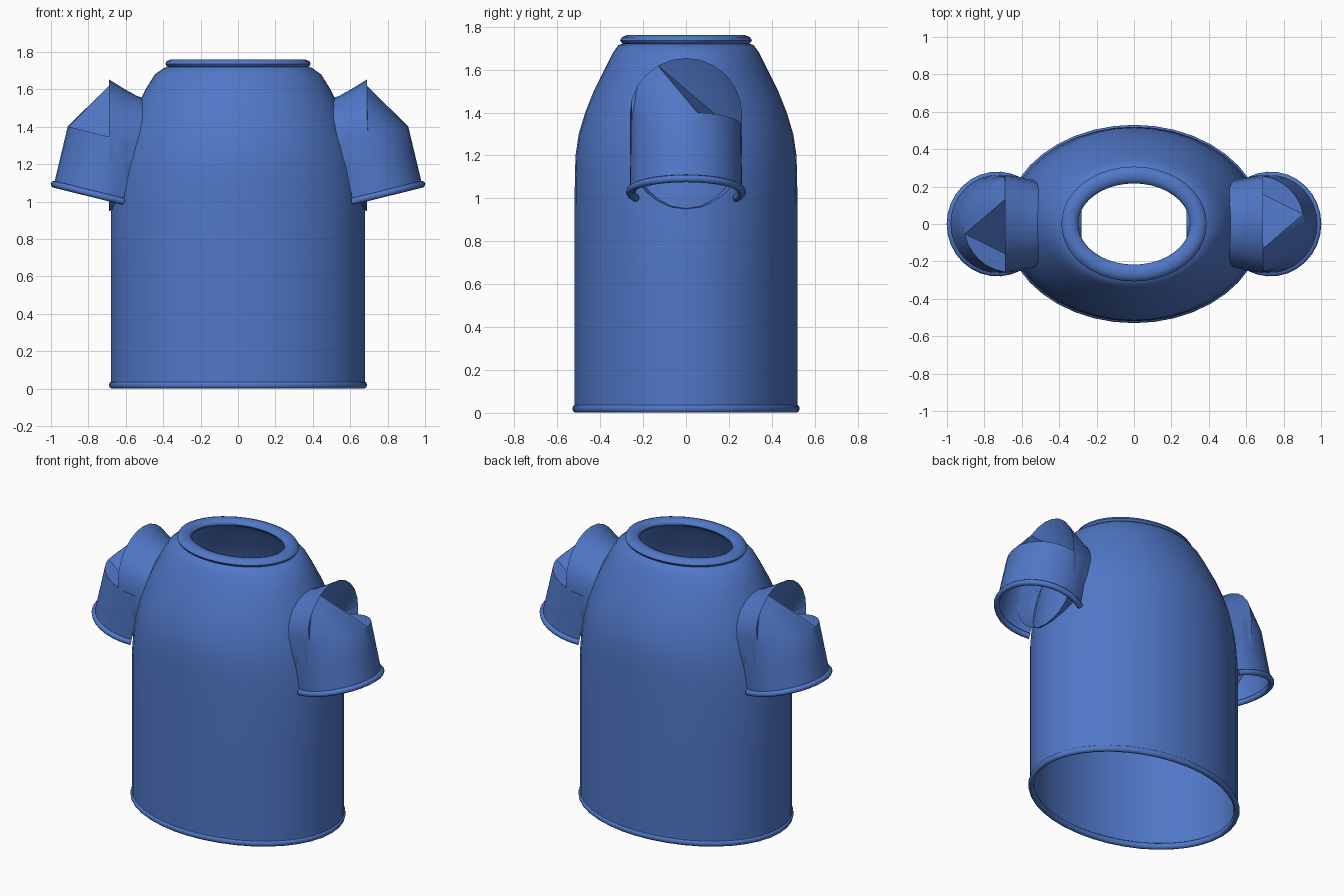
import bpy, bmesh, math
from mathutils import Vector, Matrix

if "Cube" in bpy.data.objects:
    bpy.data.objects.remove(bpy.data.objects["Cube"])

blue = bpy.data.materials.new("cloth_blue")
blue.diffuse_color = (0.08, 0.185, 0.57, 1)
blue.use_nodes = True
blue.node_tree.nodes["Principled BSDF"].inputs["Base Color"].default_value = blue.diffuse_color


def finish(name, bm, angle=40):
    bmesh.ops.recalc_face_normals(bm, faces=bm.faces)
    me = bpy.data.meshes.new(name)
    bm.to_mesh(me)
    bm.free()
    me.materials.append(blue)
    ob = bpy.data.objects.new(name, me)
    bpy.context.collection.objects.link(ob)
    bpy.ops.object.select_all(action='DESELECT')
    ob.select_set(True)
    bpy.context.view_layer.objects.active = ob
    bpy.ops.object.shade_smooth_by_angle(angle=math.radians(angle))
    return ob


def loft(bm, rings, closed=True):
    """Join rows of points with quads and return the vertex rows."""
    rows = [[bm.verts.new(p) for p in r] for r in rings]
    n = len(rows[0])
    for a, b in zip(rows, rows[1:]):
        for i in range(n if closed else n - 1):
            j = (i + 1) % n
            bm.faces.new((a[i], a[j], b[j], b[i]))
    return rows


def ellipse(rx, ry, z, n=40):
    return [Vector((rx * math.cos(t), ry * math.sin(t), z))
            for t in (2 * math.pi * i / n for i in range(n))]


def rim(name, rx, ry, z, w, h):
    """Rolled elliptical hem with section half-sizes w and h."""
    bm = bmesh.new()
    secs = [2 * math.pi * k / 10 for k in range(11)]
    loft(bm, [ellipse(rx + w * math.cos(a), ry + w * math.sin(a + math.pi / 2),
                      z + h * math.sin(a)) for a in secs])
    bmesh.ops.remove_doubles(bm, verts=bm.verts, dist=1e-5)
    finish(name, bm, 60)


# Body shell: height, half width, half depth
bm = bmesh.new()
profile = [(0.02, .68, .52), (.3, .68, .52), (.6, .68, .52), (.95, .68, .52),
           (1.1, .665, .518), (1.2, .645, .515), (1.3, .62, .50), (1.4, .585, .47),
           (1.5, .545, .43), (1.6, .495, .38), (1.68, .445, .34), (1.715, .395, .315),
           (1.73, .345, .26)]
loft(bm, [ellipse(rx, ry, z) for z, rx, ry in profile])
finish("body_shell", bm)
rim("bottom_hem", .672, .512, .02, .018, .02)
rim("neck_collar", .344, .262, 1.737, .045, .025)


def stadium(x, r, zlo, zhi, n=12):
    """Upright rounded ring; the first n + 1 points are its upper arc."""
    up = [Vector((x, -r * math.cos(math.pi * i / n), zhi + r * math.sin(math.pi * i / n)))
          for i in range(n + 1)]
    low = [Vector((x, r * math.cos(math.pi * i / n), zlo - r * math.sin(math.pi * i / n)))
           for i in range(n + 1)]
    return up + low


def cuff_arc(cx, cz, r, n=20):
    """Open tilted arc running from front to back round the outside."""
    pts = []
    for i in range(n + 1):
        t = math.radians(-117 + 234 * i / n)
        u = r * math.cos(t)
        pts.append(Vector((cx + .97 * u, r * math.sin(t), cz + .24 * u)))
    return pts


def sleeve(side, turn):
    # Shoulder socket narrowing into the body
    bm = bmesh.new()
    rows = loft(bm, [stadium(.28, .08, 1.27, 1.33), stadium(.40, .18, 1.26, 1.34),
                     stadium(.54, .235, 1.24, 1.33), stadium(.62, .25, 1.22, 1.36),
                     stadium(.69, .262, 1.212, 1.392)])
    bm.faces.new(rows[0])
    arc = rows[-1][:13]

    # Hanging cuff wall
    top, low = cuff_arc(.66, 1.34, .258), cuff_arc(.73, 1.03, .262)
    mid = [a.lerp(b, .5) for a, b in zip(top, low)]
    cuff = loft(bm, [top, mid, low], closed=False)[0]

    # Folded cloth between socket and cuff
    def tri(*v):
        bm.faces.new(v)
    a_end, c_end = 4, 11
    i = j = 0
    while i < a_end or j < c_end:
        if j >= c_end or (i < a_end and i / a_end <= j / c_end):
            tri(arc[i], arc[i + 1], cuff[j])
            i += 1
        else:
            tri(arc[i], cuff[j + 1], cuff[j])
            j += 1
    pivot = cuff[-1]
    tri(arc[a_end], pivot, cuff[c_end])
    for k in range(a_end, len(arc) - 1):
        tri(arc[k], arc[k + 1], pivot)
    for k in range(c_end, len(cuff) - 2):
        tri(cuff[k], pivot, cuff[k + 1])
    bmesh.ops.transform(bm, matrix=turn, verts=bm.verts)
    finish(side + "_sleeve", bm, 30)

    # Rolled cuff hem
    bm = bmesh.new()
    ax = Vector((.24, 0, -.97)).normalized()
    centre = Vector((.73, 0, 1.03))
    rings = []
    for p in low:
        out = (p - centre).normalized()
        rings.append([p + .018 * (math.cos(a) * out + math.sin(a) * ax)
                      for a in (2 * math.pi * k / 8 for k in range(8))])
    rows = loft(bm, rings)
    bm.faces.new(rows[0])
    bm.faces.new(rows[-1])
    bmesh.ops.transform(bm, matrix=turn, verts=bm.verts)
    finish(side + "_cuff_hem", bm, 60)


sleeve("right", Matrix.Identity(4))
sleeve("left", Matrix.Rotation(math.pi, 4, 'Z'))
